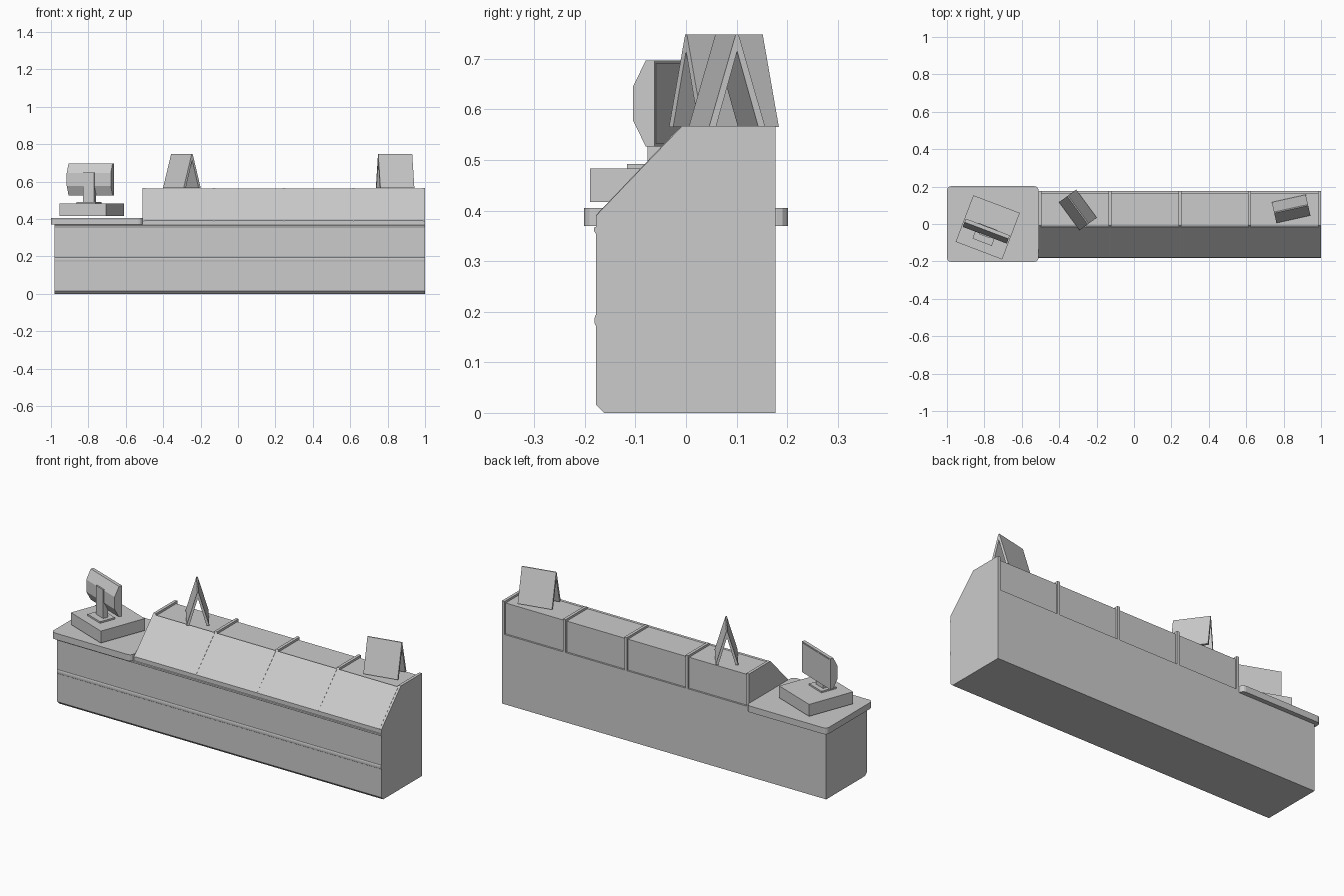
import bpy, bmesh, math
from mathutils import Matrix, Vector

if "Cube" in bpy.data.objects:
    bpy.data.objects.remove(bpy.data.objects["Cube"])


def prism(name, profile, x0, x1, matrix=None):
    """Extrude a closed (y, z) profile along x."""
    bm = bmesh.new()
    face = bm.faces.new([bm.verts.new((x0, y, z)) for y, z in profile])
    ext = bmesh.ops.extrude_face_region(bm, geom=[face])
    moved = [v for v in ext["geom"] if isinstance(v, bmesh.types.BMVert)]
    bmesh.ops.translate(bm, verts=moved, vec=(x1 - x0, 0, 0))
    bmesh.ops.recalc_face_normals(bm, faces=bm.faces)
    mesh = bpy.data.meshes.new(name)
    bm.to_mesh(mesh)
    bm.free()
    obj = bpy.data.objects.new(name, mesh)
    bpy.context.collection.objects.link(obj)
    if matrix:
        obj.matrix_world = matrix
    return obj


def box(name, x, y, z, matrix=None):
    """Box from (min, max) ranges."""
    return prism(name, [(y[0], z[0]), (y[1], z[0]), (y[1], z[1]), (y[0], z[1])],
                 x[0], x[1], matrix)


def placed(x, y, z, degrees):
    return Matrix.Translation((x, y, z)) @ Matrix.Rotation(math.radians(degrees), 4, 'Z')


FRONT, BACK, TOP = -0.178, 0.177, 0.567

# Cabinet with a small chamfer along the toe
toe = [(-0.162, 0), (FRONT, 0.016)]
prism("counter_base", toe + [(FRONT, 0.37), (BACK, 0.37), (BACK, 0)], -0.98, 1.0)

# Front trims: upper lip and half-round middle strip
prism("upper_trim", [(FRONT + 0.004, 0.348), (-0.182, 0.360), (-0.182, 0.366),
                     (FRONT + 0.004, 0.370)], -0.98, 1.0)
arc = [(FRONT - 0.003 * math.sin(math.pi * i / 6), 0.183 - 0.011 * math.cos(math.pi * i / 6))
       for i in range(7)]
prism("middle_trim", arc + [(FRONT + 0.004, 0.194), (FRONT + 0.004, 0.172)], -0.98, 1.0)

# Display case core, recessed at the top and back
prism("display_case", [(FRONT, 0.37), (FRONT, 0.387), (-0.013, 0.555), (0.167, 0.555),
                       (0.167, 0.385), (BACK, 0.385), (BACK, 0.37)], -0.51, 1.0)

# Dividing ribs around the case; the right end one closes the side
outline = [(FRONT, 0.37), (FRONT, 0.39), (-0.008, TOP), (BACK, TOP), (BACK, 0.37)]
pitch = (1.0 - 0.016 + 0.51) / 4
for i in range(5):
    x = -0.51 + i * pitch
    prism(f"case_rib_{i + 1}", outline, x, x + 0.016)

# Sloping front glass panes with narrow seams
for i in range(4):
    x = -0.51 + i * pitch + 0.008
    prism(f"front_pane_{i + 1}", [(FRONT, 0.385), (FRONT, 0.391), (-0.015, 0.562), (-0.011, 0.553)],
          x + 0.003, x + pitch - 0.003)

# Checkout worktop with rounded corners
worktop = box("worktop", (-1.0, -0.51), (-0.202, 0.202), (0.37, 0.405))
bm = bmesh.new()
bm.from_mesh(worktop.data)
corners = [e for e in bm.edges if abs(e.verts[0].co.z - e.verts[1].co.z) > 0.01]
bmesh.ops.bevel(bm, geom=corners, offset=0.022, segments=3, profile=0.5, affect='EDGES')
bm.to_mesh(worktop.data)
bm.free()

# Cash register: base, stand, and monitor whose screen faces the back
reg = placed(-0.782, -0.018, 0, -20.8)
box("register_base", (-0.133, 0.133), (-0.133, 0.133), (0.417, 0.483), reg)
box("monitor_foot", (-0.055, 0.055), (-0.085, 0.005), (0.483, 0.492), reg)
box("monitor_stem", (-0.032, 0.032), (-0.050, -0.020), (0.485, 0.650), reg)
prism("monitor", [(0, 0.527), (0, 0.697), (-0.018, 0.697), (-0.045, 0.645),
                  (-0.045, 0.578), (-0.018, 0.527)], -0.126, 0.126, reg)
box("screen", (-0.120, 0.120), (-0.005, 0.002), (0.533, 0.691), reg)

# Folded tent signs, open underneath
tent = [(-0.057, 0), (-0.003, 0.183), (0.003, 0.183), (0.057, 0),
        (0.043, 0), (0, 0.150), (-0.043, 0)]
for i, (x, y, a) in enumerate([(-0.30, 0.075, -53.7), (0.84, 0.081, 12.5)]):
    prism(f"tent_sign_{i + 1}", tent, -0.093, 0.093, placed(x, y, 0.565, a))
